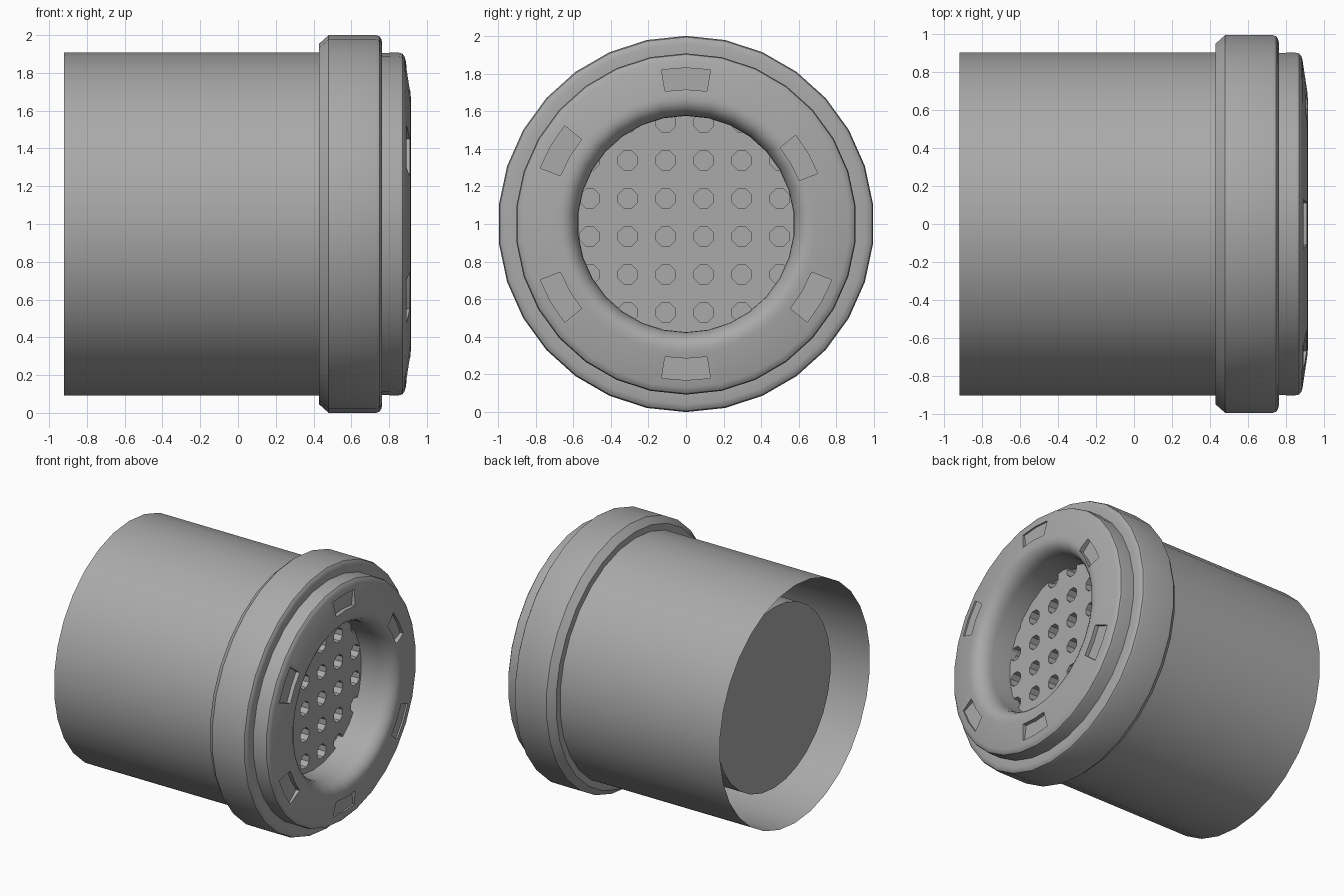
import bpy, bmesh, math
from mathutils import Vector

SIDES = 30
CENTRE = Vector((0, 0, 1))

cube = bpy.data.objects.get("Cube")
if cube:
    bpy.data.objects.remove(cube)

grey = bpy.data.materials.new("plain grey")
grey.use_nodes = True
GREY = (0.4, 0.4, 0.4, 1)
grey.diffuse_color = GREY
grey.node_tree.nodes["Principled BSDF"].inputs["Base Color"].default_value = GREY


def polar(x, r, a):
    """Point around the x axis; angle is measured from straight up."""
    return CENTRE + Vector((x, r * math.sin(a), r * math.cos(a)))


def add_object(name, bm, fix_normals=True):
    if fix_normals:
        bmesh.ops.recalc_face_normals(bm, faces=bm.faces)
    mesh = bpy.data.meshes.new(name)
    bm.to_mesh(mesh)
    bm.free()
    obj = bpy.data.objects.new(name, mesh)
    bpy.context.collection.objects.link(obj)
    mesh.materials.append(grey)
    return obj


def lathe(name, profile, closed=False, caps=False):
    """Turn a list of (x, radius) points around the x axis."""
    bm = bmesh.new()
    rings = [[bm.verts.new(polar(x, r, math.tau * i / SIDES)) for i in range(SIDES)]
             for x, r in profile]
    pairs = list(zip(rings, rings[1:]))
    if closed:
        pairs.append((rings[-1], rings[0]))
    for a, b in pairs:
        for i in range(SIDES):
            j = (i + 1) % SIDES
            bm.faces.new((a[i], b[i], b[j], a[j]))
    if caps:
        bm.faces.new(rings[0])
        bm.faces.new(rings[-1])
    return add_object(name, bm, closed or caps)


def prism(bm, outline, depth):
    """Closed prism pushed along +x from an outline."""
    back = [bm.verts.new(p) for p in outline]
    front = [bm.verts.new(p + Vector((depth, 0, 0))) for p in outline]
    bm.faces.new(back)
    bm.faces.new(front)
    n = len(back)
    for i in range(n):
        j = (i + 1) % n
        bm.faces.new((back[i], back[j], front[j], front[i]))


def carve(obj, cutter):
    """Cut one object by another and keep the result."""
    mod = obj.modifiers.new("cut", 'BOOLEAN')
    mod.object = cutter
    mod.operation = 'DIFFERENCE'
    mod.solver = 'EXACT'
    cutter.hide_render = True
    graph = bpy.context.evaluated_depsgraph_get()
    mesh = bpy.data.meshes.new_from_object(obj.evaluated_get(graph))
    obj.modifiers.clear()
    obj.data = mesh
    bpy.data.objects.remove(cutter)


# Open-backed thin tube
tube = lathe("tube", [(-0.92, 0.907), (0.62, 0.907)])

# Thick collar with a chamfered back and rounded front
collar = lathe("collar", [(0.43, 0.907), (0.43, 0.955), (0.48, 1.0), (0.73, 1.0),
                          (0.748, 0.994), (0.758, 0.98), (0.763, 0.96), (0.763, 0.9)])

# Front ring: rounded rim, sloping face, soft lip and straight bore
lip = [(0.80 + 0.115 * math.sin(t), 0.665 - 0.09 * math.cos(t))
       for t in (math.pi / 2 * k / 6 for k in range(6, -1, -1))]
front_ring = lathe("front_ring", [(0.60, 0.905), (0.85, 0.907), (0.87, 0.902), (0.881, 0.888),
                                  (0.887, 0.87), (0.914, 0.69)] + lip + [(0.60, 0.575)],
                   closed=True)

# Six shallow slots around the ring, one set closer to the centre
bm = bmesh.new()
for k in range(6):
    middle = math.tau * k / 6
    inner, outer = (0.645, 0.75) if k == 1 else (0.715, 0.83)
    steps = [middle + math.radians(9) * s for s in (-1, 0, 1)]
    outline = [polar(0.88, outer, a) for a in steps]
    outline += [polar(0.88, inner, a) for a in reversed(steps)]
    prism(bm, outline, 0.1)
carve(front_ring, add_object("slot_cutter", bm))

# Inner core with a grid of eight-sided holes in its front
core = lathe("grille_core", [(-0.74, 0.69), (0.64, 0.69)], caps=True)
bm = bmesh.new()
for row in range(6):
    for col in range(6):
        y, z = -0.512 + 0.202 * col, -0.47 + 0.202 * row
        if math.hypot(y, z) < 0.63:
            outline = [CENTRE + Vector((0.46, y + 0.055 * math.sin(a), z + 0.055 * math.cos(a)))
                       for a in (math.tau * (i + 0.5) / 8 for i in range(8))]
            prism(bm, outline, 0.3)
carve(core, add_object("hole_cutter", bm))

# Smooth shading with crisp edges
bpy.ops.object.select_all(action='DESELECT')
for obj in (tube, collar, front_ring, core):
    obj.select_set(True)
bpy.context.view_layer.objects.active = tube
bpy.ops.object.shade_smooth_by_angle(angle=math.radians(32))
